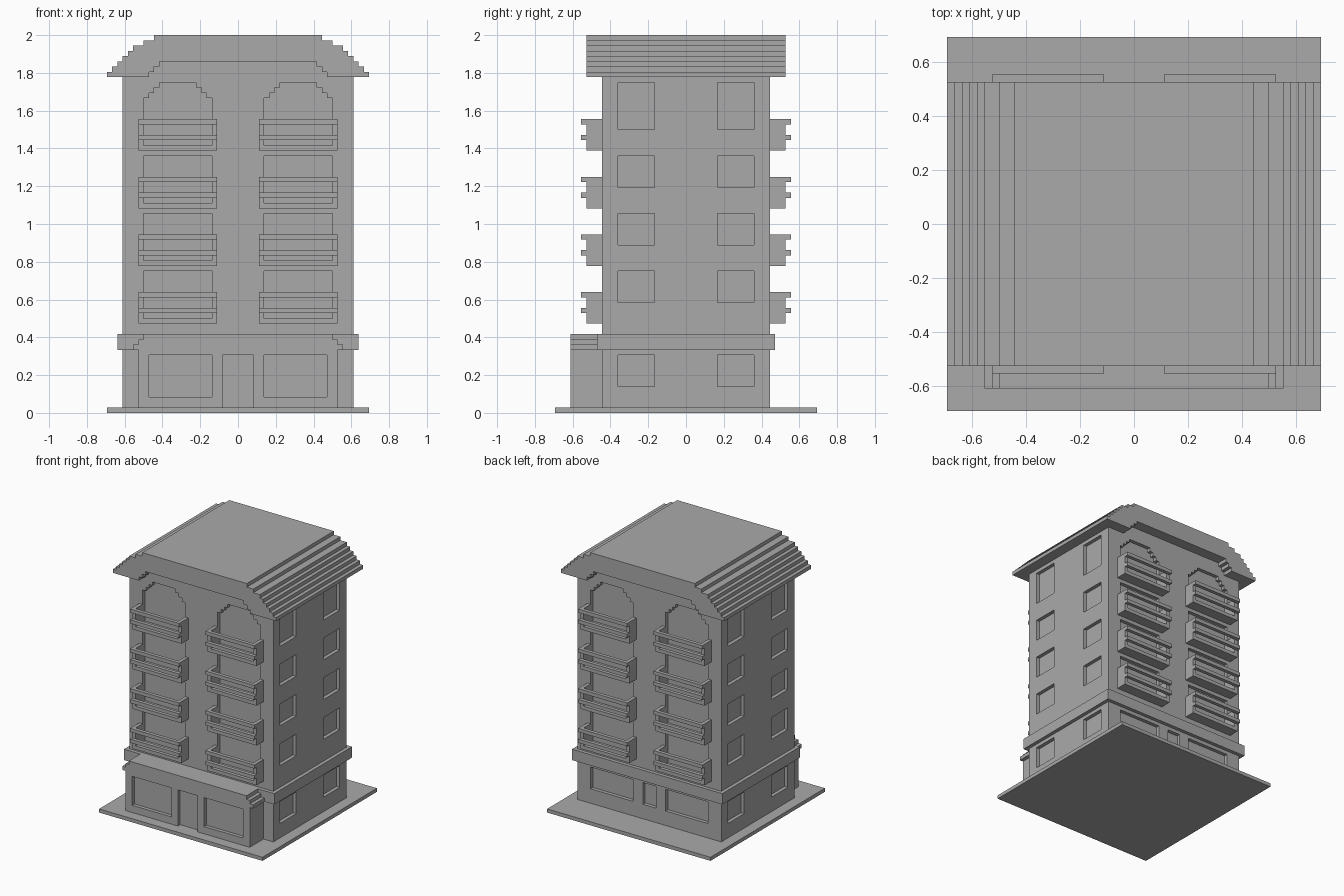
import bpy, bmesh

if "Cube" in bpy.data.objects:
    bpy.data.objects.remove(bpy.data.objects["Cube"])

V = 2 / 72                      # the whole model sits on a small block grid
FLOORS = [17, 28, 39, 50]       # balcony slab heights in blocks

grey = bpy.data.materials.new("plain grey")
grey.diffuse_color = (0.4, 0.4, 0.4, 1)
grey.use_nodes = True
grey.node_tree.nodes["Principled BSDF"].inputs["Base Color"].default_value = grey.diffuse_color


def stairs(steps, z0, cx=0):
    """Symmetric stepped outline: steps are (half width, top height)."""
    right, z = [], z0
    for half, top in steps:
        right += [(half, z), (half, top)]
        z = top
    return [(cx + x, z) for x, z in right] + [(cx - x, z) for x, z in reversed(right)]


def prism(bm, outline, y0, y1):
    """Extrude an x/z outline from y0 to y1."""
    face = bm.faces.new([bm.verts.new((x, y0, z)) for x, z in outline])
    new = bmesh.ops.extrude_face_region(bm, geom=[face])["geom"]
    bmesh.ops.translate(bm, vec=(0, y1 - y0, 0),
                        verts=[g for g in new if isinstance(g, bmesh.types.BMVert)])


def box(bm, x0, x1, y0, y1, z0, z1):
    x0, x1 = sorted((x0, x1))
    y0, y1 = sorted((y0, y1))
    prism(bm, [(x0, z0), (x1, z0), (x1, z1), (x0, z1)], y0, y1)


def finish(bm, name):
    bmesh.ops.recalc_face_normals(bm, faces=bm.faces[:])
    bmesh.ops.scale(bm, vec=(V, V, V), verts=bm.verts[:])
    me = bpy.data.meshes.new(name)
    bm.to_mesh(me)
    bm.free()
    me.materials.append(grey)
    ob = bpy.data.objects.new(name, me)
    bpy.context.collection.objects.link(ob)
    return ob


def block(name, *dims):
    bm = bmesh.new()
    box(bm, *dims)
    return finish(bm, name)


def carve(ob, bm):
    """Cut recesses into ob and bake the result."""
    cutter = finish(bm, "recess_cutter")
    cutter.hide_render = True
    mod = ob.modifiers.new("recesses", "BOOLEAN")
    mod.operation, mod.solver, mod.object = "DIFFERENCE", "EXACT", cutter
    dg = bpy.context.evaluated_depsgraph_get()
    me = bpy.data.meshes.new_from_object(ob.evaluated_get(dg))
    ob.modifiers.clear()
    ob.data = me
    bpy.data.objects.remove(cutter)


# base plate
block("base_plate", -25, 25, -25, 25, 0, 1)

# main tower with recessed windows
tower = block("tower", -22, 22, -16, 16, 1, 67)
bm = bmesh.new()
for sx in (-1, 1):
    for sy in (-1, 1):
        y0, y1 = sorted((sy * 15, sy * 18))
        for z in FLOORS[:3]:                                  # balcony doors
            box(bm, sx * 5, sx * 18, y0, y1, z + 1, z + 10)
        arch = stairs([(6.5, 60), (5.5, 61), (4.5, 62), (3.5, 63)], 51, sx * 11.5)
        prism(bm, arch, y0, y1)                               # arched top doors
        for z0, z1 in [(5, 11), (21, 27), (32, 38), (43, 49), (54, 63)]:
            box(bm, sx * 21, sx * 24, sy * 6, sy * 13, z0, z1)  # side windows
    box(bm, sx * 5, sx * 18, 15, 18, 5, 11)                   # rear ground windows
box(bm, -2, 2, 15, 18, 5, 11)
carve(tower, bm)

# band above the ground floor
block("ground_floor_band", -23, 23, -17, 17, 12, 15)

# shop front with windows and door
shop = block("shop_front", -19, 19, -22, -15.5, 1, 12)
bm = bmesh.new()
for sx in (-1, 1):
    box(bm, sx * 5, sx * 17, -24, -21, 3, 11)
box(bm, -3, 3, -24, -21, 0.5, 11)
carve(shop, bm)

# stepped shop canopy
bm = bmesh.new()
prism(bm, stairs([(20, 13), (19, 14), (18, 15)], 12), -22, -17)
finish(bm, "shop_canopy")

# balconies: slab, two end panels, two front rails
for sy, side in ((-1, "front"), (1, "rear")):
    for sx, hand in ((-1, "left"), (1, "right")):
        for n, z in enumerate(FLOORS, 1):
            bm = bmesh.new()
            box(bm, sx * 5, sx * 18, sy * 16, sy * 19, z, z + 1)
            for x in (4, 18):
                box(bm, sx * x, sx * (x + 1), sy * 16, sy * 19, z, z + 6)
            for dz in (2, 5):
                box(bm, sx * 4, sx * 19, sy * 19, sy * 20, z + dz, z + dz + 1)
            finish(bm, f"{side}_{hand}_balcony_{n}")

# stepped barrel roof with a shallow recess under the gables
bm = bmesh.new()
outer = stairs([(25, 65), (24, 66), (23, 67), (22, 68), (21, 69),
                (20, 70), (18, 71), (16, 72)], 64)
inner = stairs([(17, 65), (16, 66), (15, 67)], 64)
prism(bm, outer + inner[::-1], -19, 19)
finish(bm, "roof")
